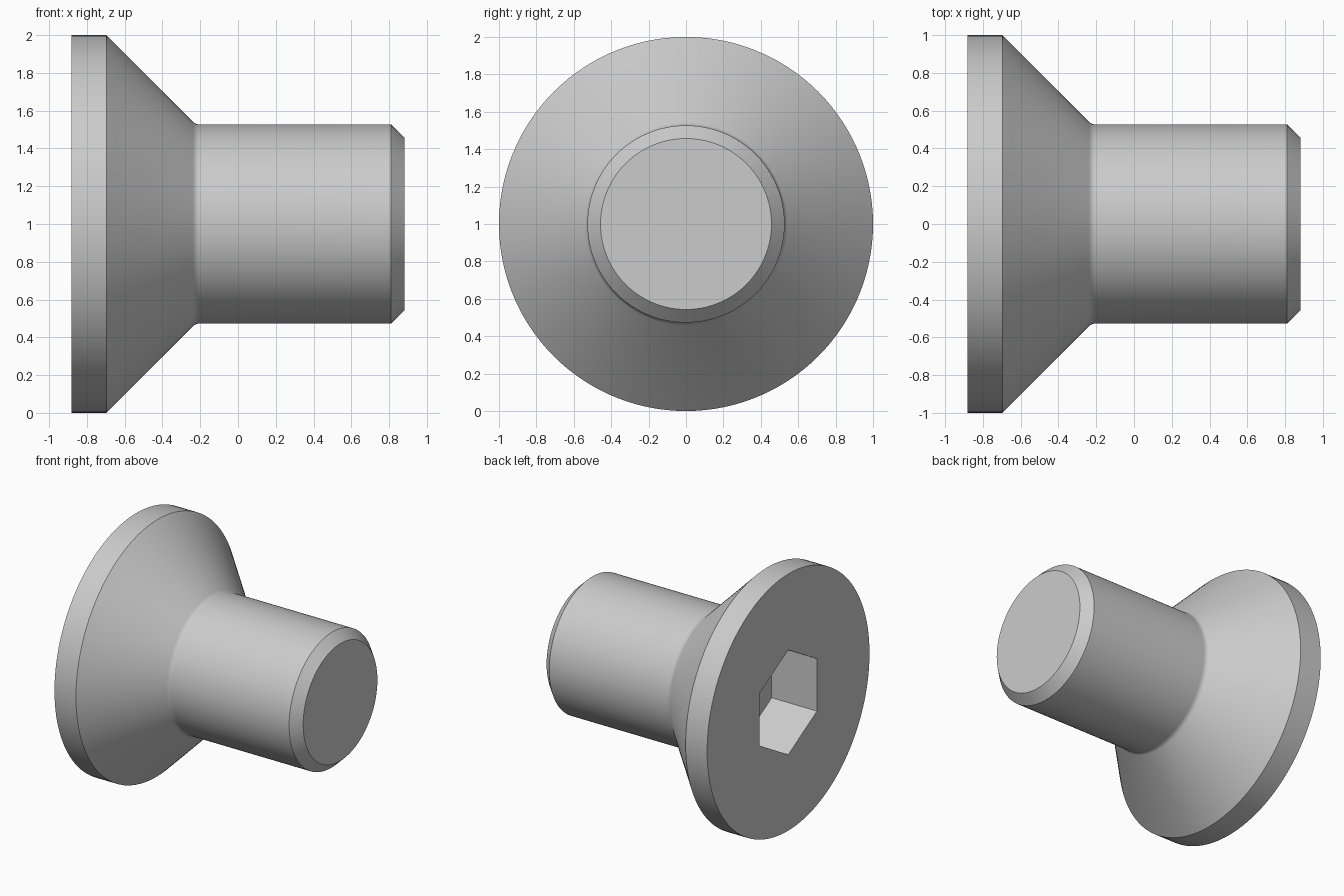
import bpy, bmesh
from math import sin, cos, pi, radians

if "Cube" in bpy.data.objects:
    bpy.data.objects.remove(bpy.data.objects["Cube"])

SEG = 120            # divisible by 6 so the hex corners are exact
APOTHEM = 0.353      # half the width across flats of the hex socket
SOCKET_DEPTH = 0.39
SHAFT_R = 0.527


def round_r(r):
    return lambda a: r


def hex_r(a):
    return APOTHEM / cos(a % (pi / 3) - pi / 6)


# Fillet between the 45 degree cone and the shaft
F = 0.05
corner_x = -0.697 + (1 - SHAFT_R)
end_x = corner_x + F * (2 ** 0.5 - 1)
fillet = []
for i in range(7):
    t = radians(45) * (1 - i / 6)
    fillet.append((end_x - F * sin(t), round_r(SHAFT_R + F * (1 - cos(t)))))

# Rings along x: socket floor, socket rim, head, cone, fillet, shaft, chamfer
rings = [
    (-0.882 + SOCKET_DEPTH, hex_r),
    (-0.882, hex_r),
    (-0.882, round_r(1.0)),
    (-0.697, round_r(1.0)),
    *fillet,
    (0.81, round_r(SHAFT_R)),
    (0.882, round_r(0.457)),
]

bm = bmesh.new()
loops = []
for x, radius in rings:
    loop = []
    for k in range(SEG):
        a = 2 * pi * k / SEG
        r = radius(a)
        loop.append(bm.verts.new((x, r * sin(a), 1 + r * cos(a))))
    loops.append(loop)

# Skin the rings and close the socket floor and shaft tip
for p, q in zip(loops, loops[1:]):
    for k in range(SEG):
        n = (k + 1) % SEG
        bm.faces.new((p[k], p[n], q[n], q[k]))
bm.faces.new(loops[0])
bm.faces.new(loops[-1])
bmesh.ops.recalc_face_normals(bm, faces=bm.faces[:])

mesh = bpy.data.meshes.new("countersunk_screw")
bm.to_mesh(mesh)
bm.free()
screw = bpy.data.objects.new("countersunk_screw", mesh)
bpy.context.collection.objects.link(screw)

# Smooth round surfaces, sharp rims
bpy.context.view_layer.objects.active = screw
screw.select_set(True)
bpy.ops.object.shade_smooth_by_angle(angle=radians(30))
